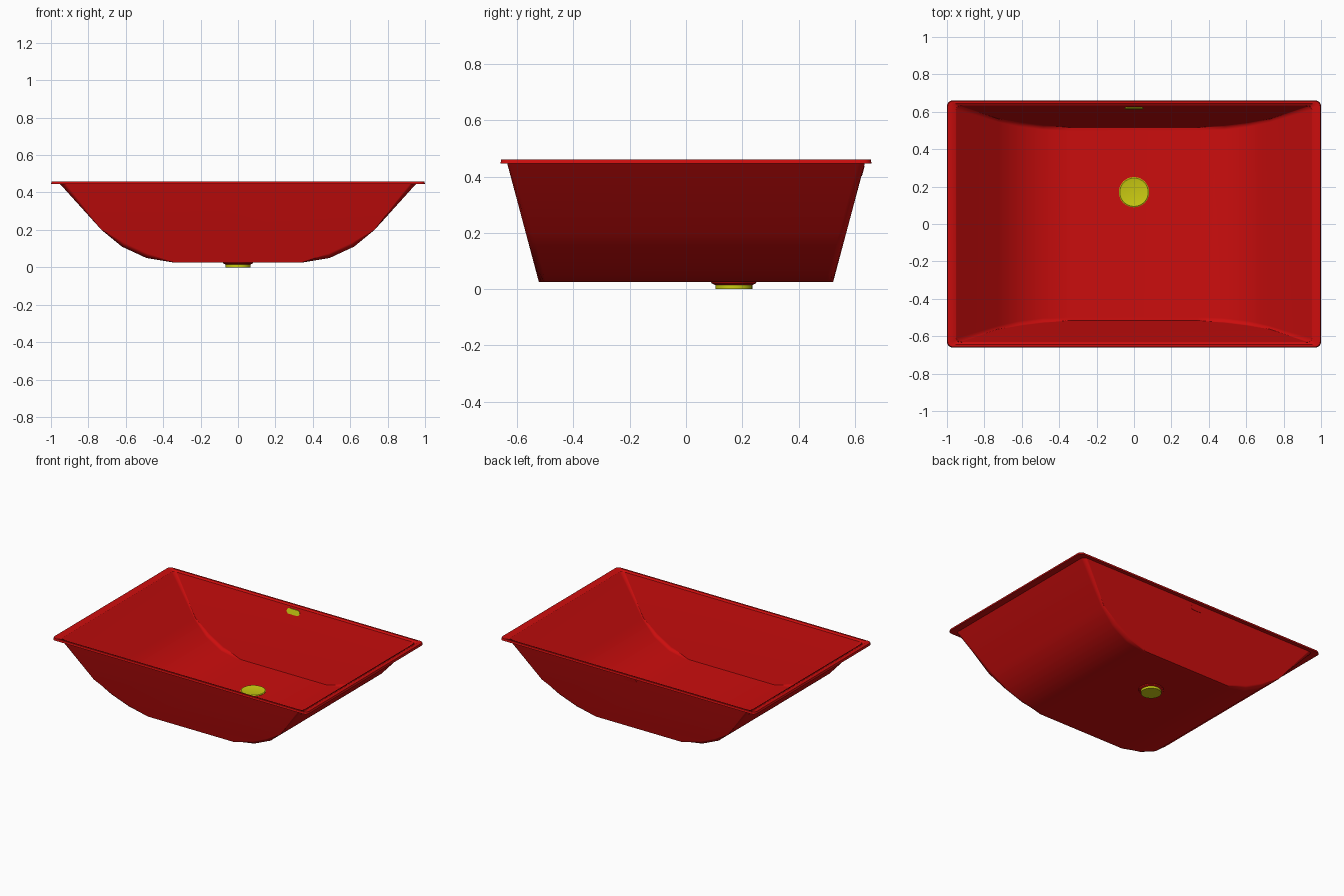
import bpy, bmesh, math

cube = bpy.data.objects.get("Cube")
if cube:
    bpy.data.objects.remove(cube, do_unlink=True)


def material(name, rgb):
    m = bpy.data.materials.new(name)
    m.use_nodes = True
    color = (*rgb, 1)
    m.diffuse_color = color
    m.node_tree.nodes["Principled BSDF"].inputs["Base Color"].default_value = color
    return m


RED = material("red_enamel", (0.6, 0.004, 0.004))
YELLOW = material("yellow_fitting", (0.6, 0.6, 0.006))


def finish(bm, name, mat, angle=30):
    mesh = bpy.data.meshes.new(name)
    bm.to_mesh(mesh)
    bm.free()
    obj = bpy.data.objects.new(name, mesh)
    bpy.context.collection.objects.link(obj)
    mesh.materials.append(mat)
    bpy.ops.object.select_all(action="DESELECT")
    obj.select_set(True)
    bpy.context.view_layer.objects.active = obj
    bpy.ops.object.shade_smooth_by_angle(angle=math.radians(angle))
    return obj


def rounded_loop(hx, hy, r, steps=6):
    """Points of a rounded rectangle, counter-clockwise."""
    pts = []
    for k, (sx, sy) in enumerate(((1, 1), (-1, 1), (-1, -1), (1, -1))):
        for i in range(steps + 1):
            a = math.pi / 2 * (k + i / steps)
            pts.append((sx * (hx - r) + r * math.cos(a), sy * (hy - r) + r * math.sin(a)))
    return pts


def stack(loops, name, mat, closed=False):
    """Bridge equal-length loops of points; cap the ends or join them in a ring."""
    bm = bmesh.new()
    rings = [[bm.verts.new(p) for p in loop] for loop in loops]
    pairs = list(zip(rings, rings[1:]))
    if closed:
        pairs.append((rings[-1], rings[0]))
    else:
        bm.faces.new(rings[0])
        bm.faces.new(rings[-1])
    n = len(rings[0])
    for a, b in pairs:
        for i in range(n):
            j = (i + 1) % n
            bm.faces.new((a[i], a[j], b[j], b[i]))
    bmesh.ops.recalc_face_normals(bm, faces=bm.faces)
    return finish(bm, name, mat)


def wall_y(z):
    return 0.523 + 0.267 * (z - 0.025)


# Basin: curved floor strip with a sloped flat wall at front and back
half = [(0.34, 0.025), (0.49, 0.05), (0.62, 0.11), (0.73, 0.2), (0.954, 0.448)]
profile = [(-x, z) for x, z in reversed(half)] + half
bm = bmesh.new()
front = [bm.verts.new((x, -wall_y(z), z)) for x, z in profile]
back = [bm.verts.new((x, wall_y(z), z)) for x, z in profile]
seams = []
for i in range(len(profile) - 1):
    bm.faces.new((front[i], back[i], back[i + 1], front[i + 1]))
    seams += [bm.edges.get((s[i], s[i + 1])) for s in (front, back)]
bm.faces.new(front)
bm.faces.new(back[::-1])
bmesh.ops.bevel(bm, geom=seams, offset=0.025, segments=3, profile=0.5, affect="EDGES")
basin = finish(bm, "basin", RED)
shell = basin.modifiers.new("Shell", "SOLIDIFY")
shell.thickness = 0.008
shell.offset = -1
shell.use_even_offset = True
basin.modifiers.new("Flat walls", "WEIGHTED_NORMAL").keep_sharp = True

# Rim: thin flange around the opening
section = [(0.945, 0.628, 0.01, 0.446), (1.0, 0.66, 0.03, 0.446),
           (0.996, 0.657, 0.028, 0.46), (0.972, 0.645, 0.015, 0.46)]
stack([[(x, y, z) for x, y in rounded_loop(hx, hy, r)] for hx, hy, r, z in section],
      "rim", RED, closed=True)


# Drain parts: round stacks centred behind the middle of the floor
def lathe(name, mat, rows, n=32):
    stack([[(r * math.cos(math.tau * i / n), 0.17 + r * math.sin(math.tau * i / n), z)
            for i in range(n)] for r, z in rows], name, mat)


lathe("drain_collar", RED, [(0.068, 0.015), (0.078, 0.02), (0.082, 0.027)])
lathe("drain_pipe", YELLOW, [(0.066, 0), (0.066, 0.02)])
lathe("drain_cover", YELLOW, [(0.081, 0.03), (0.081, 0.035), (0.076, 0.038),
                              (0.068, 0.036)])


# Overflow: slot plates lying on the inner and outer faces of the back wall
def slot(name, mat, low, high):
    z0 = 0.42
    loops = []
    for shift in (low, high):
        loops.append([(x, wall_y(z0 + h) + shift, z0 + h)
                      for x, h in rounded_loop(0.05, 0.018, 0.0179)])
    stack(loops, name, mat)


slot("overflow_inner", YELLOW, -0.012, -0.006)
slot("overflow_outer", RED, -0.002, 0.002)
